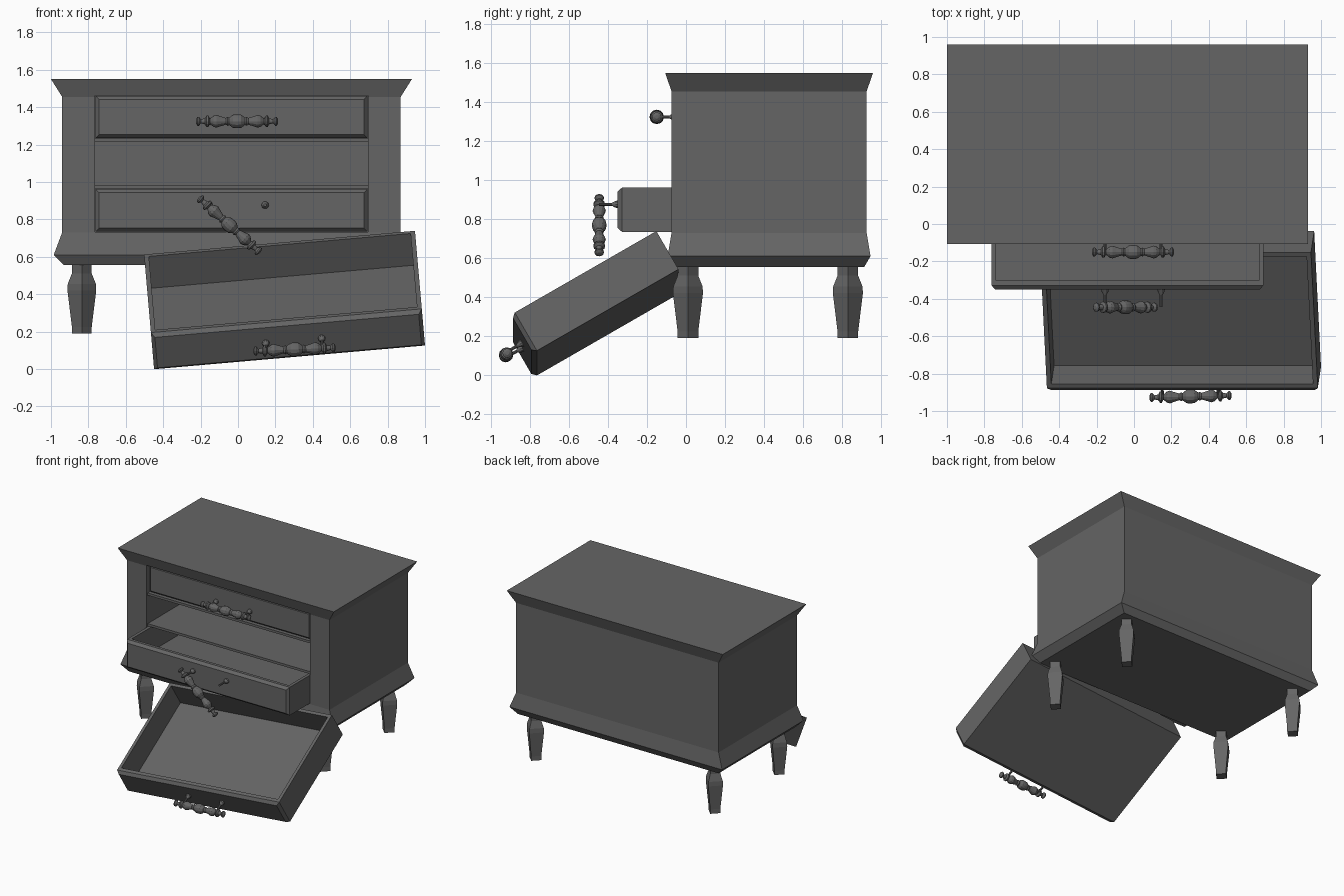
import bpy, bmesh, math
from mathutils import Matrix, Euler

if "Cube" in bpy.data.objects:
    bpy.data.objects.remove(bpy.data.objects["Cube"])

CX, CY = -0.035, 0.426         # cabinet centre
W, H, D = 1.454, 0.227, 0.86   # drawer size

# Dark grey finish
GREY = bpy.data.materials.new("dark_grey")
GREY.diffuse_color = (0.13, 0.13, 0.13, 1)
GREY.use_nodes = True
GREY.node_tree.nodes["Principled BSDF"].inputs["Base Color"].default_value = GREY.diffuse_color


def new_object(name, bm, matrix=Matrix()):
    bmesh.ops.recalc_face_normals(bm, faces=bm.faces)
    me = bpy.data.meshes.new(name)
    bm.to_mesh(me)
    bm.free()
    me.materials.append(GREY)
    ob = bpy.data.objects.new(name, me)
    ob.matrix_world = matrix
    bpy.context.collection.objects.link(ob)
    return ob


def loft(rings):
    """Closed solid through a list of equal-length point rings."""
    bm = bmesh.new()
    vr = [[bm.verts.new(p) for p in r] for r in rings]
    n = len(vr[0])
    for a, b in zip(vr, vr[1:]):
        for i in range(n):
            j = (i + 1) % n
            bm.faces.new((a[i], a[j], b[j], b[i]))
    bm.faces.new(vr[0][::-1])
    bm.faces.new(vr[-1])
    bmesh.ops.recalc_face_normals(bm, faces=bm.faces)
    return bm


def box(name, x0, x1, y0, y1, z0, z1):
    return new_object(name, loft([[(x0, y0, z), (x1, y0, z), (x1, y1, z), (x0, y1, z)]
                                  for z in (z0, z1)]))


def turned(profile, sides):
    """Turned solid around z from (z, radius) pairs."""
    return loft([[(r * math.cos(2 * math.pi * i / sides),
                   r * math.sin(2 * math.pi * i / sides), z)
                  for i in range(sides)] for z, r in profile])


# Cabinet body with flared base and top
sections = [(0.555, 0.897, 0.488), (0.61, 0.95, 0.52), (0.73, 0.905, 0.5),
            (1.455, 0.905, 0.5), (1.55, 0.965, 0.533)]
cabinet = new_object("cabinet_body", loft(
    [[(CX + sx * hx, CY + sy * hy, z) for sx, sy in ((-1, -1), (1, -1), (1, 1), (-1, 1))]
     for z, hx, hy in sections]))

# Front opening
cutter = box("opening_cutter", CX - 0.73, CX + 0.73, -0.4, 0.83, 0.733, 1.461)
cutter.hide_render = True
cutter.hide_viewport = True
cut = cabinet.modifiers.new("opening", 'BOOLEAN')
cut.operation = 'DIFFERENCE'
cut.solver = 'EXACT'
cut.object = cutter

# Shelves between the drawer slots
for name, z in (("lower_shelf", 0.965), ("upper_shelf", 1.213)):
    box(name, CX - 0.732, CX + 0.732, -0.06, 0.835, z, z + 0.019)

# Legs: four-sided, set cornerwise
leg_profile = [(0.19, 0.053), (0.225, 0.053), (0.42, 0.077), (0.455, 0.075),
               (0.51, 0.053), (0.57, 0.053)]
for side, sx in (("left", -1), ("right", 1)):
    for end, y in (("front", 0.01), ("back", 0.83)):
        new_object(f"{end}_{side}_leg", turned(leg_profile, 4),
                   Matrix.Translation((CX + sx * 0.8, y, 0)))

# Handle bar half profile: (distance from middle, radius)
half = [(0.006, 0.037), (0.022, 0.035), (0.042, 0.02), (0.05, 0.024), (0.06, 0.018),
        (0.09, 0.027), (0.11, 0.034), (0.125, 0.03), (0.145, 0.014), (0.154, 0.03),
        (0.164, 0.03), (0.172, 0.016), (0.193, 0.011), (0.204, 0.024), (0.212, 0.024),
        (0.22, 0.01)]
bar_profile = [(-d, r) for d, r in reversed(half)] + half
post_profile = [(0.0, 0.02), (0.012, 0.018), (0.03, 0.008), (0.095, 0.008)]
ALONG_X = Matrix.Rotation(math.pi / 2, 4, 'Y')
TO_FRONT = Matrix.Rotation(math.pi / 2, 4, 'X')


def drawer(name, matrix, handle_z, swing=0.0, pivot_x=0.0):
    # Local origin is the middle of the drawer front; front faces -y
    rings = []
    for y, c in ((0, 0.019), (0.022, 0), (D, 0)):
        x, z = W / 2 - c, H / 2 - c
        rings.append([(-x, y, -z), (x, y, -z), (x, y, z), (-x, y, z)])
    bm = loft(rings)
    top = [f for f in bm.faces if f.normal.z > 0.99]
    bmesh.ops.inset_individual(bm, faces=top, thickness=0.035)
    floor = bmesh.ops.extrude_discrete_faces(bm, faces=top)["faces"][0]
    bmesh.ops.translate(bm, verts=floor.verts[:], vec=(0, 0, -0.197))
    new_object(name, bm, matrix)

    # Posts, then the bar, swung about its pivot
    for side, sx in (("left", -1), ("right", 1)):
        new_object(f"{name}_{side}_post", turned(post_profile, 10),
                   matrix @ Matrix.Translation((0.03 + sx * 0.15, 0, handle_z)) @ TO_FRONT)
    bar = (matrix @ Matrix.Translation((0.03 + pivot_x, -0.095, handle_z))
           @ Matrix.Rotation(swing, 4, 'Y') @ Matrix.Translation((-pivot_x, 0, 0)))
    new_object(f"{name}_handle", turned(bar_profile, 12), bar @ ALONG_X)


# Closed, pulled-out and fallen drawers
drawer("top_drawer", Matrix.Translation((CX, -0.055, 1.347)), -0.023)
drawer("bottom_drawer", Matrix.Translation((CX, -0.35, 0.848)), 0.028,
       math.radians(42), -0.16)
tilt = Euler((math.radians(30), math.radians(-5), 0)).to_matrix().to_4x4()
drawer("fallen_drawer", Matrix.Translation((0.268, -0.84, 0.149)) @ tilt, 0.0,
       math.radians(3))
